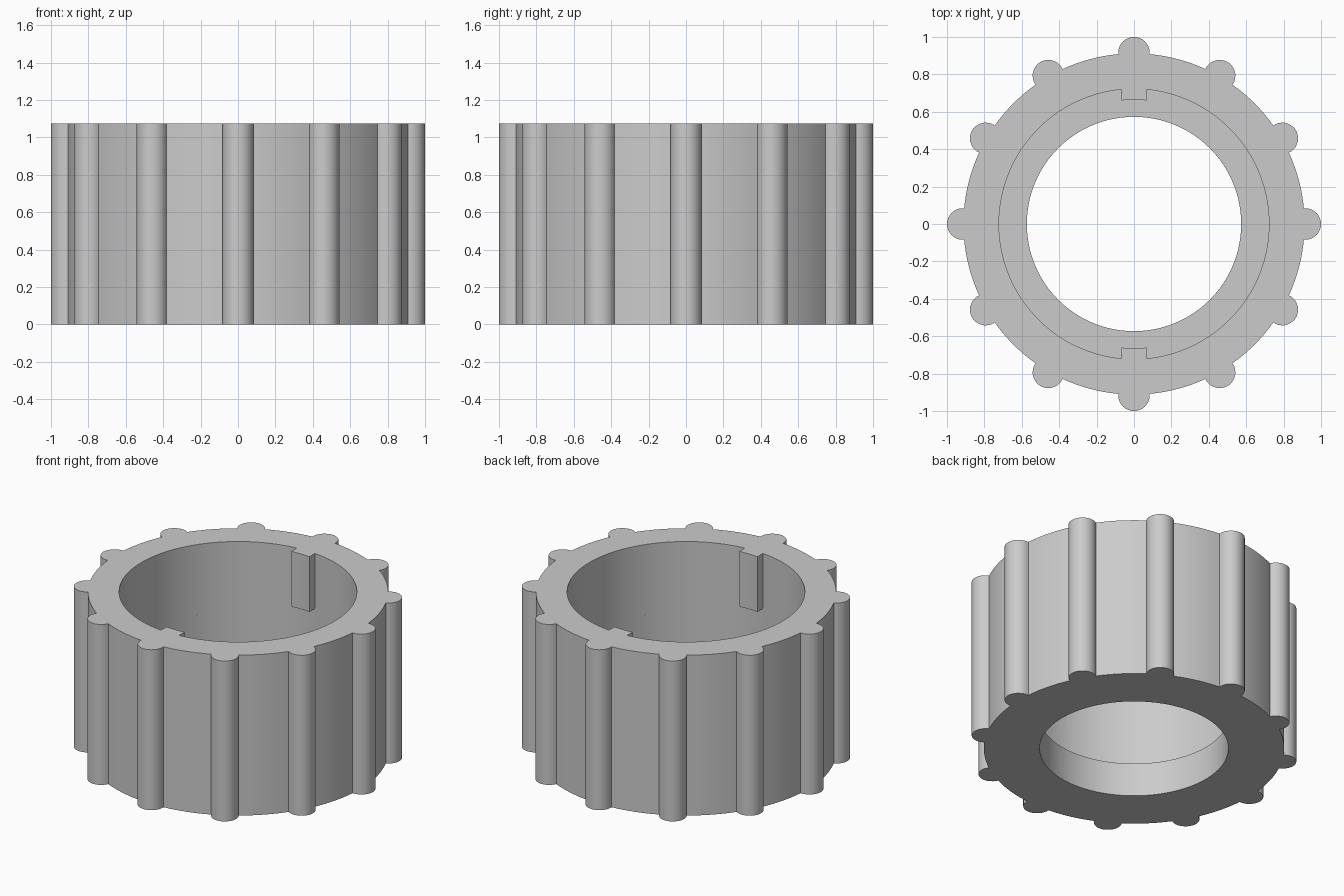
import bpy, bmesh, math
from math import sin, cos, pi, asin, acos, sqrt

if "Cube" in bpy.data.objects:
    bpy.data.objects.remove(bpy.data.objects["Cube"])

HEIGHT, LEDGE, KEY_BOTTOM = 1.075, 0.225, 0.705
RING_R, BUMP_R, BUMP_POS = 0.912, 0.084, 0.916
BORE_R, CAVITY_R, KEY_R, KEY_HALF = 0.573, 0.722, 0.664, 0.067


def arc(radius, a0, a1, n, cx=0.0):
    return [(cx + radius * cos(a0 + (a1 - a0) * i / n),
             radius * sin(a0 + (a1 - a0) * i / n)) for i in range(n + 1)]


def repeat(points, count):
    """Copy an outline section around the z axis."""
    out = []
    for k in range(count):
        c, s = cos(2 * pi * k / count), sin(2 * pi * k / count)
        out += [(x * c - y * s, x * s + y * c) for x, y in points]
    return out


def prism(name, outline, z0, z1):
    bm = bmesh.new()
    low = [bm.verts.new((x, y, z0)) for x, y in outline]
    high = [bm.verts.new((x, y, z1)) for x, y in outline]
    n = len(outline)
    bm.faces.new(low[::-1])
    bm.faces.new(high)
    for i in range(n):
        j = (i + 1) % n
        bm.faces.new((low[i], low[j], high[j], high[i]))
    mesh = bpy.data.meshes.new(name)
    bm.to_mesh(mesh)
    bm.free()
    obj = bpy.data.objects.new(name, mesh)
    bpy.context.collection.objects.link(obj)
    return obj


# Outer wall: twelve round grip ribs joined by ring arcs
meet_x = (RING_R**2 + BUMP_POS**2 - BUMP_R**2) / (2 * BUMP_POS)
meet = acos(meet_x / RING_R)
rib_end = math.atan2(RING_R * sin(meet), meet_x - BUMP_POS)
section = arc(BUMP_R, -rib_end, rib_end, 18, BUMP_POS)
section += arc(RING_R, meet, pi / 6 - meet, 8)[1:-1]
ring = prism("ribbed_ring", repeat(section, 12), 0, HEIGHT)

# Cavity outline with two opposite keys left standing at +y and -y
key_in, key_out = asin(KEY_HALF / KEY_R), asin(KEY_HALF / CAVITY_R)
keyed = arc(CAVITY_R, -pi / 2 + key_out, pi / 2 - key_out, 60)
keyed += arc(KEY_R, pi / 2 - key_in, pi / 2 + key_in, 6)

circle = arc(1, 0, 2 * pi, 128)[:-1]
scaled = lambda r: [(x * r, y * r) for x, y in circle]
cutters = [
    prism("bore_cutter", scaled(BORE_R), -0.2, HEIGHT + 0.2),
    prism("cavity_cutter", scaled(CAVITY_R), LEDGE, KEY_BOTTOM),
    prism("keyed_cutter", repeat(keyed, 2), KEY_BOTTOM - 0.1, HEIGHT + 0.2),
]

# Cut the bore, the wider cavity and the keyed mouth
bpy.context.view_layer.objects.active = ring
ring.select_set(True)
for cutter in cutters:
    mod = ring.modifiers.new(cutter.name, 'BOOLEAN')
    mod.operation, mod.solver, mod.object = 'DIFFERENCE', 'EXACT', cutter
    bpy.ops.object.modifier_apply(modifier=mod.name)
    bpy.data.objects.remove(cutter)

grey = bpy.data.materials.new("light grey")
grey.diffuse_color = (0.6, 0.6, 0.6, 1)
grey.use_nodes = True
grey.node_tree.nodes["Principled BSDF"].inputs["Base Color"].default_value = grey.diffuse_color
ring.data.materials.clear()
ring.data.materials.append(grey)
bpy.ops.object.shade_smooth_by_angle(angle=math.radians(30))
